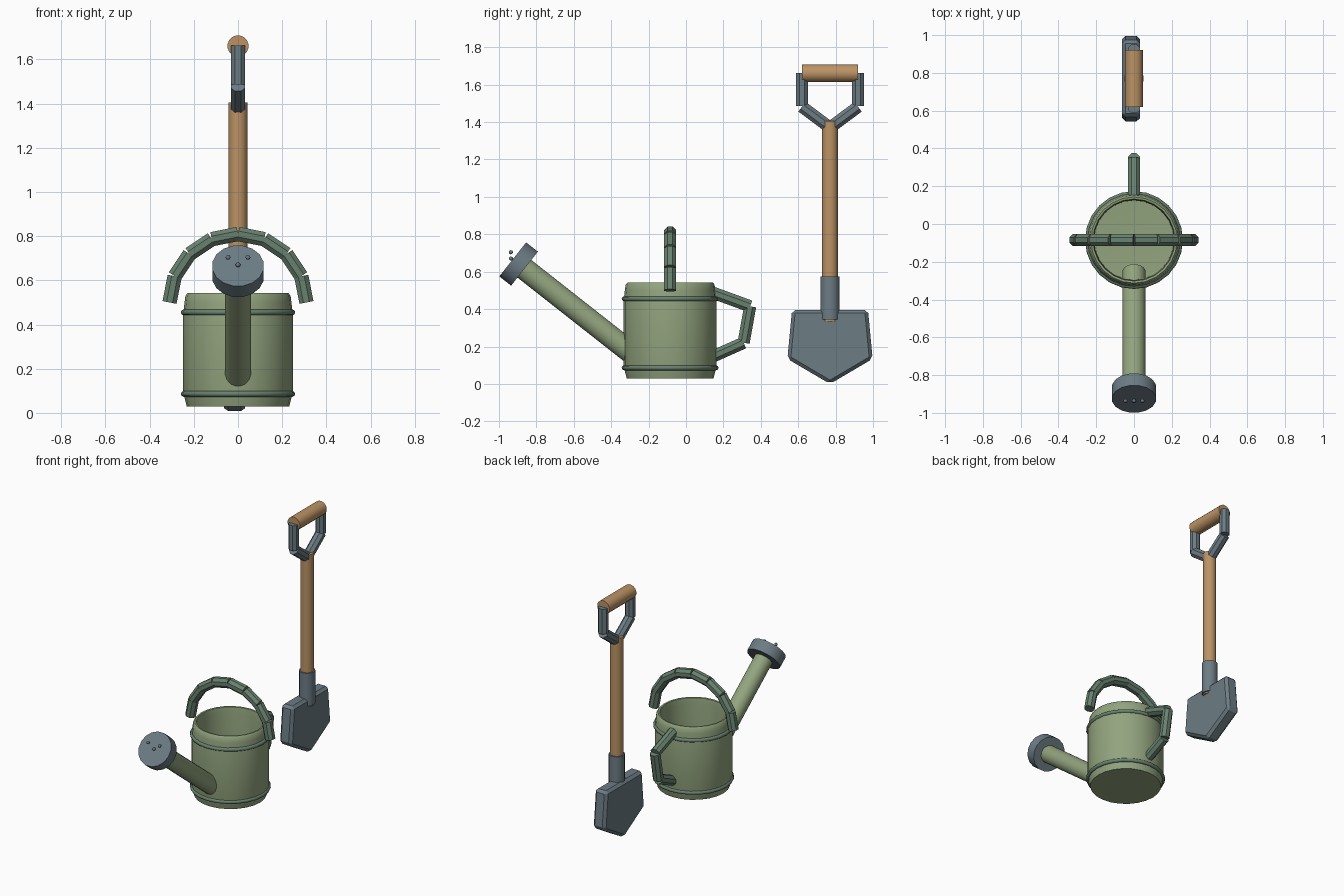
import bpy, bmesh, math
from mathutils import Vector, Matrix

if "Cube" in bpy.data.objects:
    bpy.data.objects.remove(bpy.data.objects["Cube"])

def mat(name, c):
    m = bpy.data.materials.new(name)
    m.diffuse_color = (*c, 1)
    m.use_nodes = True
    m.node_tree.nodes["Principled BSDF"].inputs["Base Color"].default_value = m.diffuse_color
    return m

GREEN = mat("can_green", (0.29, 0.37, 0.21))
DARK = mat("dark_green", (0.14, 0.22, 0.16))
STEEL = mat("steel", (0.15, 0.20, 0.23))
WOOD = mat("wood", (0.50, 0.29, 0.13))

CY = -0.085   # watering can axis
SY = 0.77     # shovel axis

def finish(name, bm, material, angle=None):
    bmesh.ops.recalc_face_normals(bm, faces=bm.faces)
    me = bpy.data.meshes.new(name)
    bm.to_mesh(me)
    bm.free()
    me.materials.append(material)
    if angle:
        me.shade_smooth()
        me.set_sharp_from_angle(angle=math.radians(angle))
    ob = bpy.data.objects.new(name, me)
    bpy.context.collection.objects.link(ob)
    return ob

def rod(name, a, b, r, material, sides=16, angle=40):
    """Capped cylinder between two points."""
    a, b = Vector(a), Vector(b)
    d = b - a
    x = Vector((1, 0, 0))
    y = d.normalized().cross(x)
    if y.length < 0.01:
        y = Vector((0, 1, 0))
    y.normalize()
    x = y.cross(d.normalized())
    m = Matrix((x, y, d.normalized())).transposed().to_4x4()
    m.translation = (a + b) / 2
    bm = bmesh.new()
    bmesh.ops.create_cone(bm, cap_ends=True, segments=sides, radius1=r, radius2=r,
                          depth=d.length,
                          matrix=m @ Matrix.Rotation(math.pi / sides, 4, 'Z'))
    return finish(name, bm, material, angle)

def bar(name, a, b, material):
    """Flat-sided octagonal bar."""
    return rod(name, a, b, 0.035, material, 8, None)

def lathe(name, profile, material, steps=24, closed=False, angle=40):
    bm = bmesh.new()
    vs = [bm.verts.new((r, 0, z)) for r, z in profile]
    n = len(vs)
    es = [bm.edges.new((vs[i], vs[(i + 1) % n])) for i in range(n if closed else n - 1)]
    bmesh.ops.spin(bm, geom=vs + es, cent=(0, 0, 0), axis=(0, 0, 1),
                   angle=2 * math.pi, steps=steps, use_merge=True)
    bmesh.ops.remove_doubles(bm, verts=bm.verts, dist=1e-5)
    bmesh.ops.translate(bm, verts=bm.verts, vec=(0, CY, 0))
    return finish(name, bm, material, angle)

# Hollow can body
lathe("can_body", [(0, 0.03), (0.232, 0.03), (0.24, 0.06), (0.249, 0.1), (0.249, 0.44),
                   (0.242, 0.5), (0.238, 0.53), (0.228, 0.542), (0.217, 0.54),
                   (0.212, 0.5), (0.21, 0.07), (0, 0.06)], GREEN)

# Raised bands
for label, z in (("lower", 0.086), ("upper", 0.455)):
    ring = [(0.246 + 0.013 * math.cos(k * math.pi / 4),
             z + 0.013 * math.sin(k * math.pi / 4)) for k in range(8)]
    lathe(label + "_band", ring, DARK, closed=True, angle=60)

# Spout and rose
rod("spout", (0, -0.25, 0.133), (0, -0.88, 0.628), 0.061, GREEN, 16)
axis = Vector((0, -0.785, 0.619))
rose = Vector((0, -0.895, 0.641))
rod("rose", rose - axis * 0.04, rose + axis * 0.04, 0.118, STEEL, 16)

# Rose holes
for i, (x, z) in enumerate(((-0.045, 0.704), (0, 0.67), (0.045, 0.704))):
    bm = bmesh.new()
    bmesh.ops.create_uvsphere(bm, u_segments=8, v_segments=6, radius=0.011,
                              matrix=Matrix.Translation((x, -0.936, z)))
    finish(f"rose_hole_{i}", bm, STEEL, 60)

# Arched carrying handle
arc = [(0.31 * math.cos(k * math.pi / 8), CY, 0.5 + 0.31 * math.sin(k * math.pi / 8))
       for k in range(9)]
for i in range(8):
    bar(f"top_handle_{i}", arc[i], arc[i + 1], DARK)

# Rear handle
path = [(0, 0.14, 0.489), (0, 0.343, 0.415), (0, 0.308, 0.22), (0, 0.14, 0.145)]
for i in range(3):
    bar(f"rear_handle_{i}", path[i], path[i + 1], DARK)

# Shovel blade
outline = [(-0.203, 0.396), (0.203, 0.396), (0.228, 0.134), (0, 0), (-0.228, 0.134)]
bm = bmesh.new()
face = bm.faces.new([bm.verts.new((-0.063, SY + y, z)) for y, z in outline])
ext = bmesh.ops.extrude_face_region(bm, geom=[face])
bmesh.ops.translate(bm, vec=(0.095, 0, 0),
                    verts=[v for v in ext["geom"] if isinstance(v, bmesh.types.BMVert)])
bmesh.ops.recalc_face_normals(bm, faces=bm.faces)
bmesh.ops.bevel(bm, geom=list(bm.edges), offset=0.018, segments=1, affect='EDGES')
finish("shovel_blade", bm, STEEL)

# Socket, shaft and grip
rod("shovel_socket", (0, SY, 0.345), (0, SY, 0.575), 0.052, STEEL, 16)
rod("shovel_shaft", (0, SY, 0.335), (0, SY, 1.405), 0.043, WOOD, 16)
rod("shovel_grip", (0, SY - 0.15, 1.661), (0, SY + 0.15, 1.661), 0.048, WOOD, 16)

# Forked handle frame
for label, s in (("front", -1), ("rear", 1)):
    bar(label + "_fork", (0, SY, 1.37), (0, SY + s * 0.15, 1.482), STEEL)
    bar(label + "_grip_post", (0, SY + s * 0.15, 1.487), (0, SY + s * 0.15, 1.663), STEEL)
